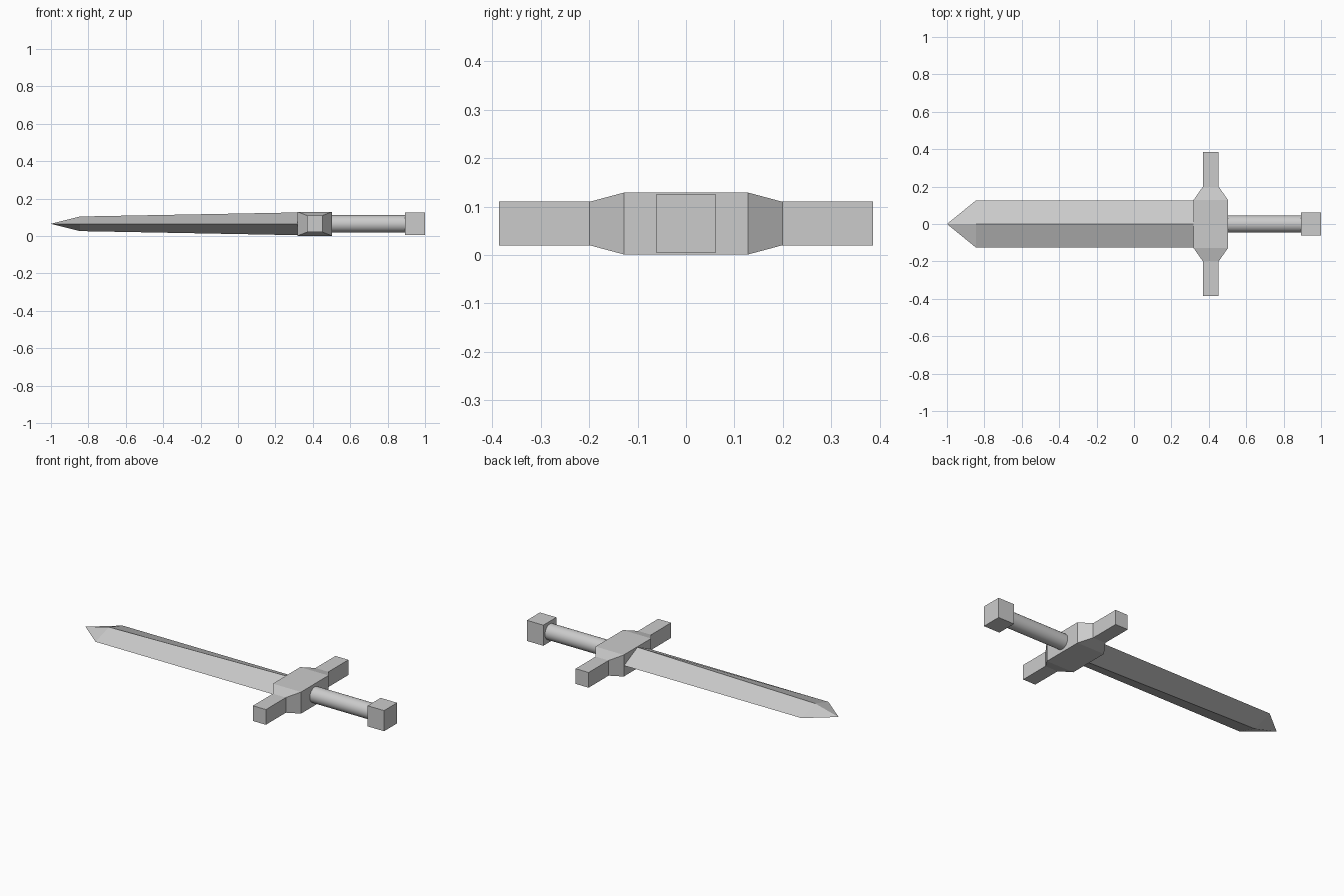
import bpy, bmesh
from math import pi

if "Cube" in bpy.data.objects:
    bpy.data.objects.remove(bpy.data.objects["Cube"])

ZC = 0.065  # height of the sword's centre line


def make_object(name, bm):
    bmesh.ops.recalc_face_normals(bm, faces=bm.faces)
    mesh = bpy.data.meshes.new(name)
    bm.to_mesh(mesh)
    bm.free()
    obj = bpy.data.objects.new(name, mesh)
    bpy.context.collection.objects.link(obj)
    return obj


def loft(name, sections, tip=None):
    """Skin four-sided sections; close the end with a cap or a point."""
    bm = bmesh.new()
    rings = [[bm.verts.new(p) for p in s] for s in sections]
    for a, b in zip(rings, rings[1:]):
        for i in range(4):
            j = (i + 1) % 4
            bm.faces.new((a[i], a[j], b[j], b[i]))
    bm.faces.new(rings[0])
    if tip:
        t = bm.verts.new(tip)
        for i in range(4):
            bm.faces.new((rings[-1][i], rings[-1][(i + 1) % 4], t))
    else:
        bm.faces.new(rings[-1])
    return make_object(name, bm)


def diamond(x, half_width, half_thick):
    return [(x, half_width, ZC), (x, 0, ZC + half_thick),
            (x, -half_width, ZC), (x, 0, ZC - half_thick)]


def rectangle(y, x0, x1, half_height):
    return [(x0, y, ZC - half_height), (x1, y, ZC - half_height),
            (x1, y, ZC + half_height), (x0, y, ZC + half_height)]


# Blade: diamond section thinning toward the point
loft("blade", [diamond(0.33, 0.126, 0.061), diamond(-0.845, 0.126, 0.039)],
     tip=(-1, 0, ZC))

# Crossguard: wide block stepping down to narrow arms on both sides
core, arm = (0.318, 0.503, 0.064), (0.368, 0.453, 0.045)
profile = [(0.386, arm), (0.199, arm), (0.128, core)]
stations = [(-y, s) for y, s in profile] + [(y, s) for y, s in reversed(profile)]
loft("crossguard", [rectangle(y, *s) for y, s in stations])

# Grip: round handle
bpy.ops.mesh.primitive_cylinder_add(vertices=32, radius=0.046, depth=0.41,
                                    location=(0.697, 0, ZC), rotation=(0, pi / 2, 0))
bpy.context.object.name = "grip"
bpy.ops.object.shade_smooth_by_angle()

# Pommel: plain block
bpy.ops.mesh.primitive_cube_add(size=1, location=(0.946, 0, ZC))
pommel = bpy.context.object
pommel.name = "pommel"
pommel.scale = (0.108, 0.122, 0.122)
